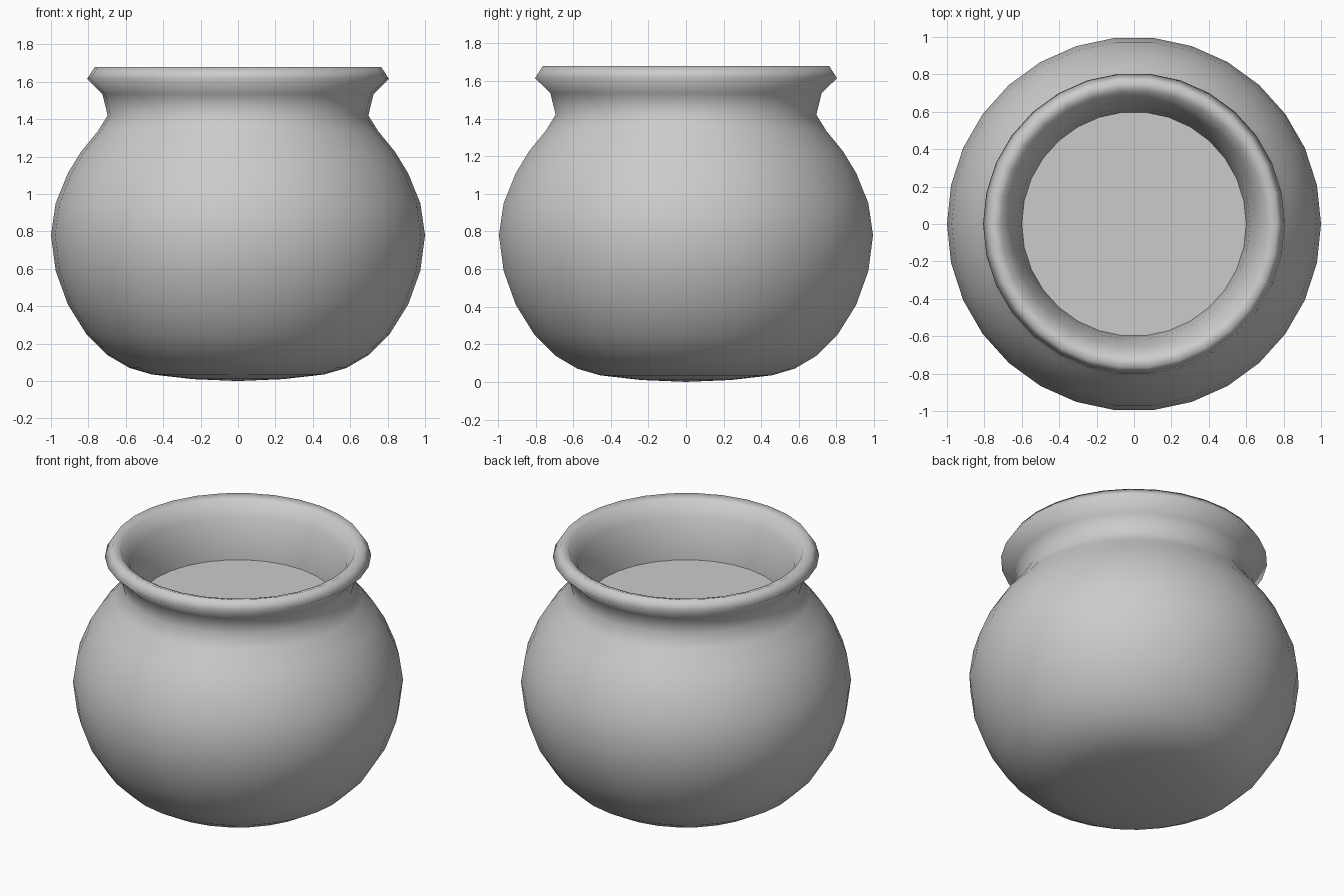
import bpy, bmesh, math

if "Cube" in bpy.data.objects:
    bpy.data.objects.remove(bpy.data.objects["Cube"])

SIDES = 30


def lathe(name, profile):
    """Turn an (r, z) profile around the z axis."""
    bm = bmesh.new()
    verts = [bm.verts.new((r, 0, z)) for r, z in profile]
    edges = [bm.edges.new(p) for p in zip(verts, verts[1:])]
    bmesh.ops.spin(bm, geom=verts + edges, cent=(0, 0, 0), axis=(0, 0, 1),
                   angle=2 * math.pi, steps=SIDES, use_merge=False)
    bmesh.ops.remove_doubles(bm, verts=bm.verts[:], dist=0.0005)
    bmesh.ops.recalc_face_normals(bm, faces=bm.faces[:])
    for f in bm.faces:
        f.smooth = True
    mesh = bpy.data.meshes.new(name)
    bm.to_mesh(mesh)
    bm.free()
    obj = bpy.data.objects.new(name, mesh)
    bpy.context.collection.objects.link(obj)
    return obj


# Pot: closed wall from the underside, round the belly, over the lip and
# down the inner throat to the hidden bottom of the filling
lathe("pot_body", [
    (0, 0), (0.24, 0.01), (0.46, 0.035), (0.58, 0.07), (0.70, 0.14),
    (0.81, 0.25), (0.91, 0.41), (0.975, 0.59), (1.0, 0.78),
    (0.975, 0.95), (0.91, 1.11), (0.84, 1.225), (0.75, 1.335),
    (0.697, 1.42), (0.725, 1.535), (0.807, 1.615), (0.765, 1.68),
    (0.71, 1.66), (0.66, 1.57), (0.62, 1.45), (0.60, 1.31),
    (0.60, 1.27), (0, 1.27),
])

# Filling: level disc closing the throat
bpy.ops.mesh.primitive_circle_add(vertices=SIDES, radius=0.60, fill_type='NGON',
                                  location=(0, 0, 1.31),
                                  rotation=(0, 0, math.pi / 2))
bpy.context.object.name = "filling_surface"
